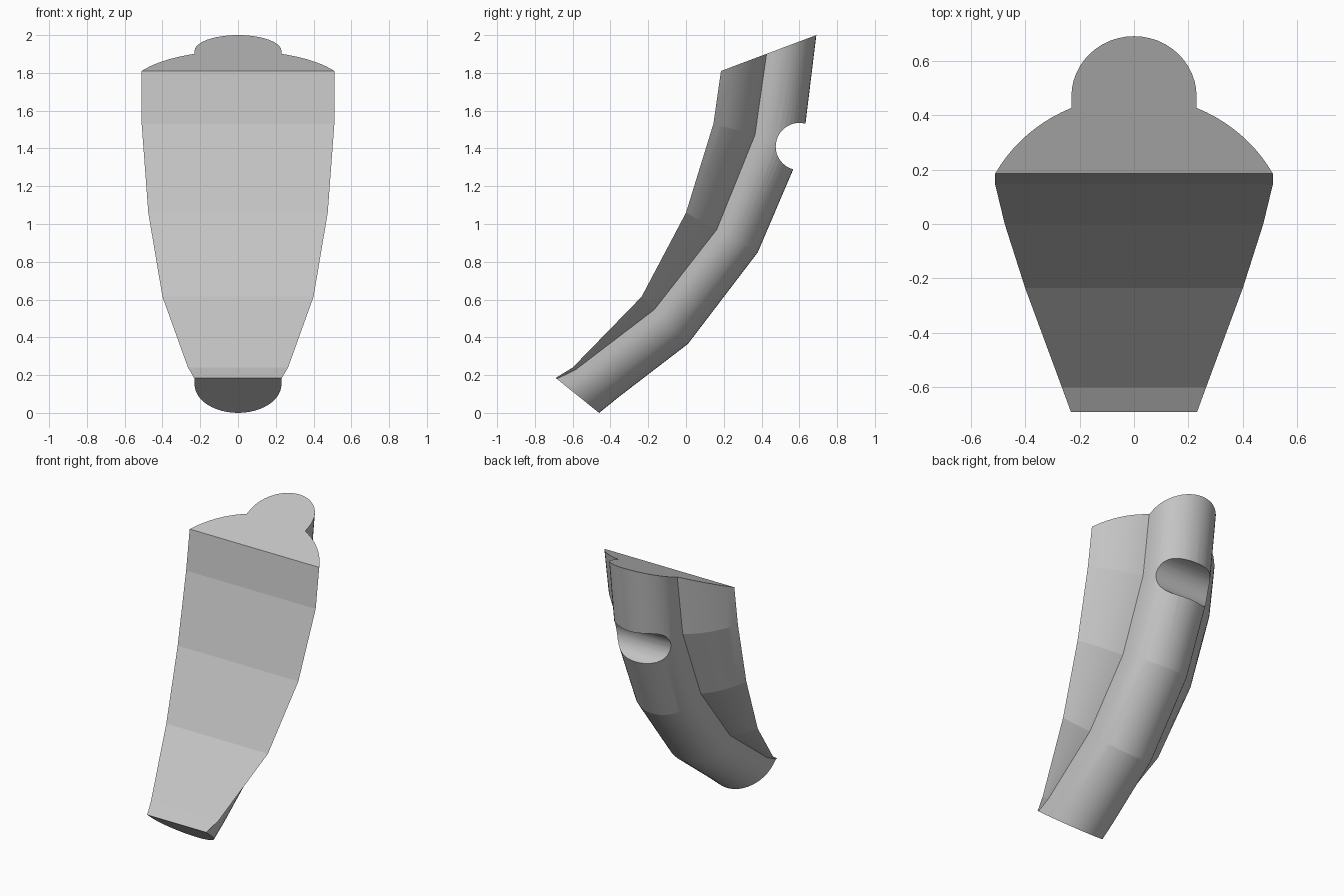
import bpy, bmesh, math
from mathutils import Vector

if "Cube" in bpy.data.objects:
    bpy.data.objects.remove(bpy.data.objects["Cube"], do_unlink=True)

grey = bpy.data.materials.new("light_grey")
grey.use_nodes = True
colour = (0.55, 0.55, 0.55, 1)
grey.diffuse_color = colour
grey.node_tree.nodes["Principled BSDF"].inputs["Base Color"].default_value = colour

SPINE_W = 0.23  # half width of the rounded spine at the back

# Stations up the body: front (y, z), back (y, z), half width, depth of the wings
STATIONS = [
    ((-0.69, 0.185), (-0.46, 0.0), 0.232, 0.008),
    ((-0.60, 0.24), (-0.355, 0.085), 0.265, 0.02),
    ((-0.235, 0.615), (0.01, 0.365), 0.40, 0.096),
    ((0.0, 1.06), (0.38, 0.85), 0.475, 0.186),
    ((0.145, 1.53), (0.617, 1.405), 0.51, 0.228),
    ((0.185, 1.81), (0.69, 2.0), 0.51, 0.258),
]


def half_profile(w, d, depth, wing_steps=10, spine_steps=12):
    """Right half of a section as (x, distance from the front) pairs."""
    # Wing: arc centred on the middle line, from the front edge to the spine
    c = (SPINE_W ** 2 + d ** 2 - w ** 2) / (2 * d)
    r = math.hypot(w, c)
    a0, a1 = math.atan2(-c, w), math.atan2(d - c, SPINE_W)
    pts = []
    for i in range(wing_steps + 1):
        a = a0 + (a1 - a0) * i / wing_steps
        pts.append((r * math.cos(a), c + r * math.sin(a)))
    # Spine: short straight side, then a quarter round to the middle line
    start = d + 0.16 * (depth - d)
    for i in range(spine_steps + 1):
        a = math.pi / 2 * i / spine_steps
        pts.append((SPINE_W * math.cos(a), start + (depth - start) * math.sin(a)))
    return pts


# Body: sections joined into one solid
bm = bmesh.new()
rings = []
for (fy, fz), (by, bz), w, d in STATIONS:
    front, back = Vector((0, fy, fz)), Vector((0, by, bz))
    axis = (back - front).normalized()
    half = half_profile(w, d, (back - front).length)
    outline = half + [(-x, t) for x, t in reversed(half[:-1])]
    rings.append([bm.verts.new(front + axis * t + Vector((x, 0, 0))) for x, t in outline])
for low, high in zip(rings, rings[1:]):
    n = len(low)
    for i in range(n):
        j = (i + 1) % n
        bm.faces.new((low[i], low[j], high[j], high[i]))
bm.faces.new(rings[0])
bm.faces.new(rings[-1])
bmesh.ops.recalc_face_normals(bm, faces=bm.faces[:])
mesh = bpy.data.meshes.new("curved_body")
bm.to_mesh(mesh)
bm.free()
mesh.materials.append(grey)
body = bpy.data.objects.new("curved_body", mesh)
bpy.context.collection.objects.link(body)

# Round cross groove through the back of the spine
bpy.ops.mesh.primitive_cylinder_add(vertices=48, radius=0.125, depth=1.4,
                                    location=(0, 0.60, 1.41),
                                    rotation=(0, math.pi / 2, 0))
cutter = bpy.context.object
cutter.name = "groove_cutter"
cutter.hide_render = True
cutter.data.materials.append(grey)

bpy.ops.object.select_all(action='DESELECT')
body.select_set(True)
bpy.context.view_layer.objects.active = body
cut = body.modifiers.new("groove", 'BOOLEAN')
cut.operation = 'DIFFERENCE'
cut.solver = 'EXACT'
cut.object = cutter
bpy.ops.object.modifier_apply(modifier=cut.name)
bpy.data.objects.remove(cutter, do_unlink=True)

bpy.ops.object.shade_smooth_by_angle(angle=math.radians(9))
